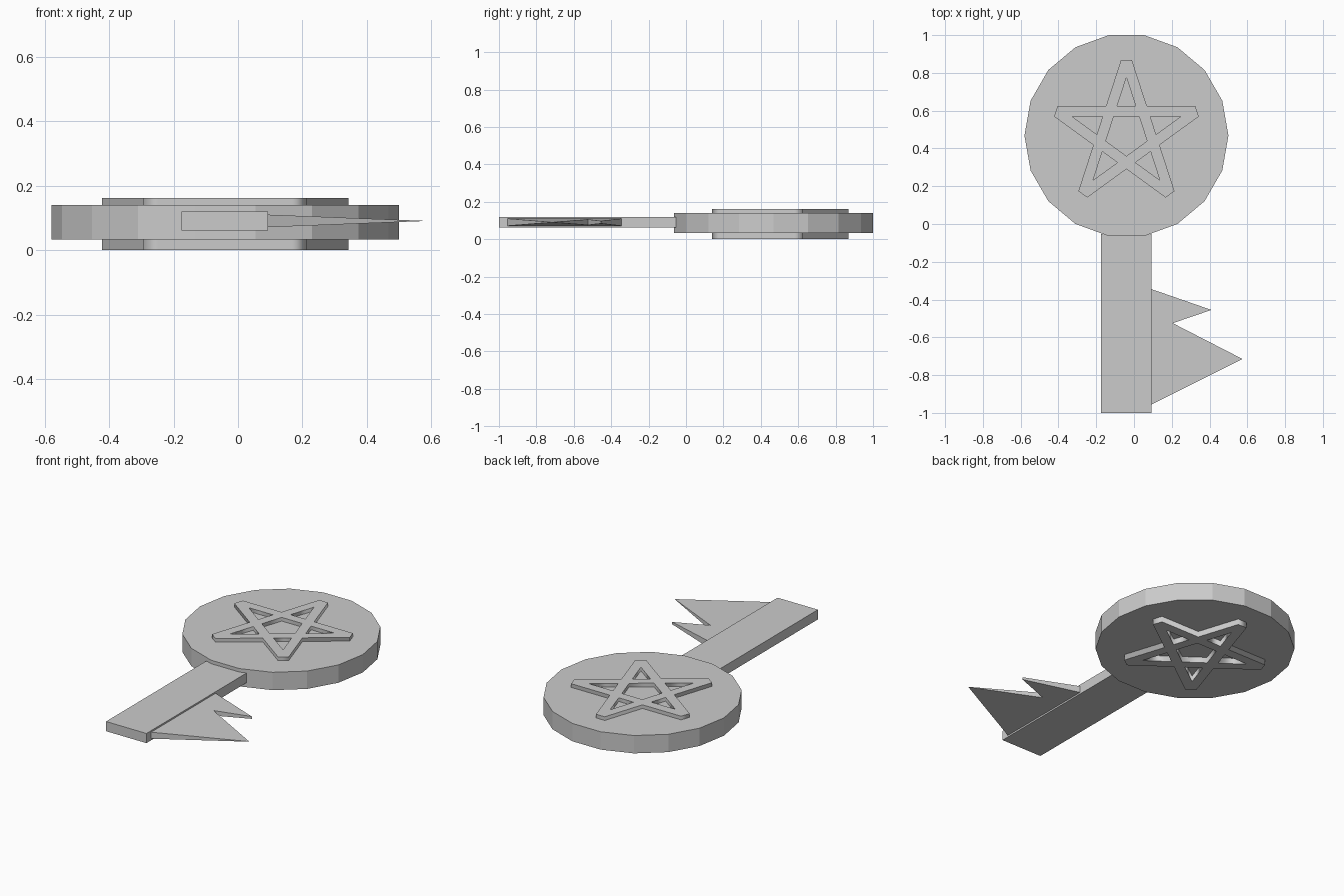
import bpy, bmesh
from math import sin, cos, tan, radians
from mathutils import Vector

if "Cube" in bpy.data.objects:
    bpy.data.objects.remove(bpy.data.objects["Cube"])

CX, MID = -0.04, 0.088


def mesh_object(name, bm):
    bmesh.ops.recalc_face_normals(bm, faces=bm.faces)
    me = bpy.data.meshes.new(name)
    bm.to_mesh(me)
    bm.free()
    ob = bpy.data.objects.new(name, me)
    bpy.context.collection.objects.link(ob)
    return ob


def prism(name, outline, z0, z1):
    bm = bmesh.new()
    face = bm.faces.new([bm.verts.new((x, y, z0)) for x, y in outline])
    ext = bmesh.ops.extrude_face_region(bm, geom=[face])
    for v in ext["geom"]:
        if isinstance(v, bmesh.types.BMVert):
            v.co.z = z1
    return mesh_object(name, bm)


# 18-sided head disc
prism("head_disc", [(CX + 0.54 * cos(radians(20 * i)), 0.468 + 0.54 * sin(radians(20 * i)))
                    for i in range(18)], 0.034, 0.141)

# Rectangular shaft
prism("shaft", [(-0.175, -1), (0.093, -1), (0.093, -0.053), (-0.175, -0.053)], 0.062, 0.12)

# Teeth: notched wedge thinning from the shaft to the longest tip
teeth = prism("teeth", [(0.093, -0.345), (0.41, -0.455), (0.205, -0.525),
                        (0.575, -0.715), (0.093, -0.955)], -1, 1)
for v in teeth.data.vertices:
    half = 0.019 * (0.575 - v.co.x) / (0.575 - 0.093) + 0.0005
    v.co.z = 0.091 + half * v.co.z

# Five-pointed star of crossing bars, standing out on both sides of the disc
A_OUT, A_IN, CUT = 0.149, 0.093, 0.393
star = bpy.data.curves.new("star", 'CURVE')
star.dimensions = '2D'
star.fill_mode = 'BOTH'
star.extrude = 0.0815


def turned(p, k):
    a = radians(72 * k)
    return (p[0] * cos(a) - p[1] * sin(a), p[0] * sin(a) + p[1] * cos(a))


def add_loop(points):
    s = star.splines.new('POLY')
    s.points.add(len(points) - 1)
    for p, (x, y) in zip(s.points, points):
        p.co = (x, y, 0, 1)
    s.use_cyclic_u = True


t18 = tan(radians(18))
tip = A_OUT / sin(radians(18))
apex = A_IN / sin(radians(18))
w = (tip - CUT) * t18
valley = A_OUT / cos(radians(36))
arm = [(w, CUT), (-w, CUT), (-valley * sin(radians(36)), valley * cos(radians(36)))]
add_loop([turned(p, k) for k in range(5) for p in arm])
add_loop([turned((0, -A_IN / cos(radians(36))), k) for k in range(5)])
b = (apex - A_OUT) * t18
for k in range(5):
    add_loop([turned(p, k) for p in [(0, apex), (-b, A_OUT), (b, A_OUT)]])

ob = bpy.data.objects.new("star", star)
ob.location = (CX, 0.475, 0.0815)
bpy.context.collection.objects.link(ob)
bpy.context.view_layer.objects.active = ob
ob.select_set(True)
bpy.ops.object.convert(target='MESH')
